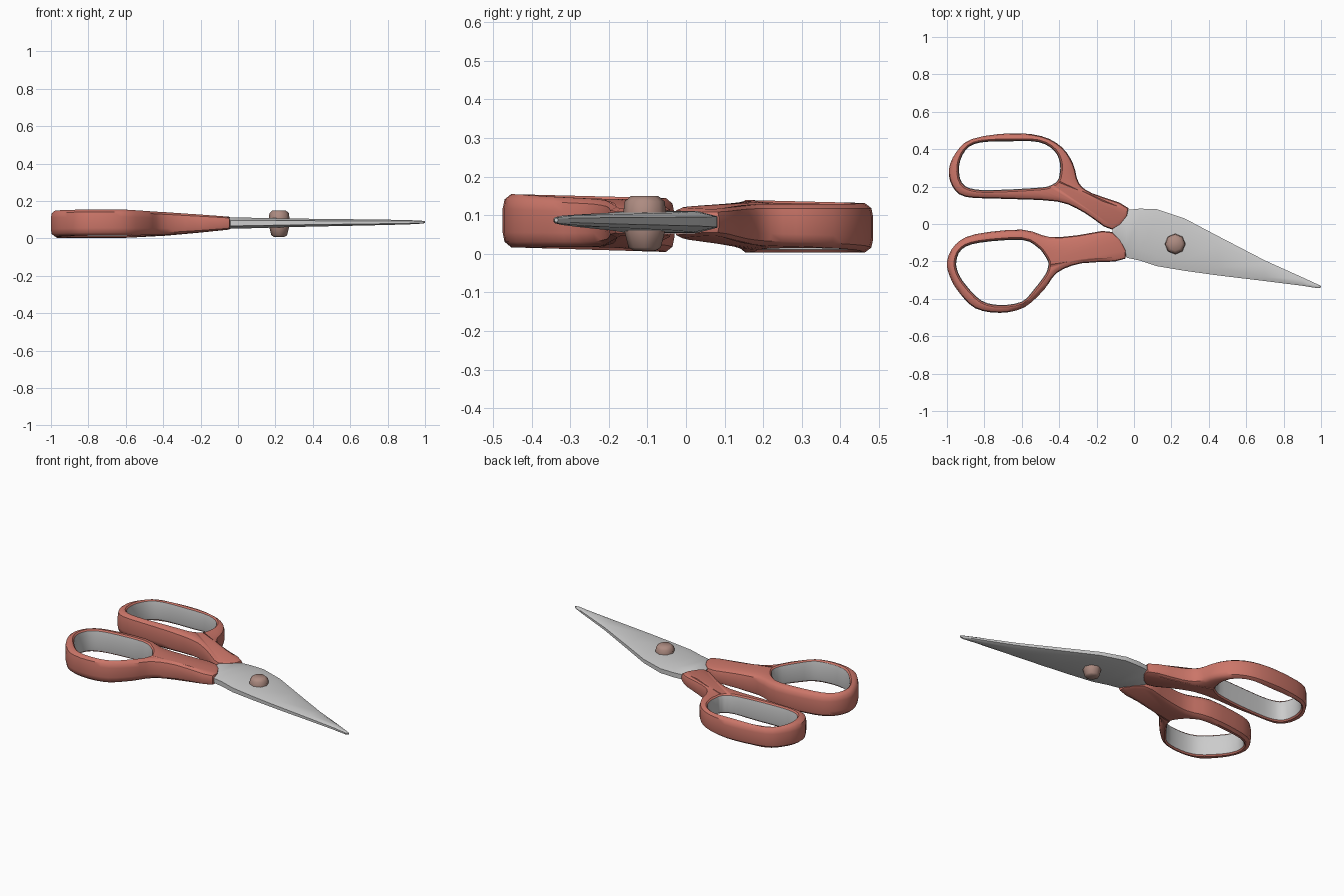
import bpy, math
from mathutils import Vector

if "Cube" in bpy.data.objects:
    bpy.data.objects.remove(bpy.data.objects["Cube"])


def material(name, rgb):
    m = bpy.data.materials.new(name)
    m.diffuse_color = (*rgb, 1)
    m.use_nodes = True
    m.node_tree.nodes["Principled BSDF"].inputs["Base Color"].default_value = m.diffuse_color
    return m


def add_mesh(name, verts, faces, mat=None, angle=40):
    me = bpy.data.meshes.new(name)
    me.from_pydata(verts, [], faces)
    ob = bpy.data.objects.new(name, me)
    bpy.context.collection.objects.link(ob)
    if mat:
        me.materials.append(mat)
    bpy.ops.object.select_all(action='DESELECT')
    ob.select_set(True)
    bpy.context.view_layer.objects.active = ob
    bpy.ops.object.shade_smooth_by_angle(angle=math.radians(angle))
    return ob


def skin(name, loops, mat=None, caps=False, angle=40):
    """Join a series of equal closed loops with quads."""
    n = len(loops[0])
    verts = [p for loop in loops for p in loop]
    faces = [(j * n + i, (j + 1) * n + i, (j + 1) * n + (i + 1) % n, j * n + (i + 1) % n)
             for j in range(len(loops) - 1) for i in range(n)]
    if caps:
        faces += [tuple(range(n)), tuple(reversed(range(len(verts) - n, len(verts))))]
    return add_mesh(name, verts, faces, mat, angle)


def smooth_loop(pts, steps=3):
    """Closed Catmull-Rom curve through 2D points."""
    pts = [Vector(p) for p in pts]
    n, out = len(pts), []
    for i in range(n):
        a, b, c, d = (pts[(i + k) % n] for k in (-1, 0, 1, 2))
        for s in range(steps):
            t = s / steps
            out.append(0.5 * (2 * b + (c - a) * t + (2 * a - 5 * b + 4 * c - d) * t * t
                              + (3 * b - a - 3 * c + d) * t ** 3))
    return out


def inset(loop, dist):
    """Move a clockwise loop inward by dist (outward when negative)."""
    out = []
    for i, p in enumerate(loop):
        t = (loop[(i + 1) % len(loop)] - loop[i - 1]).normalized()
        out.append(p + Vector((t.y, -t.x)) * dist)
    return out


def interp(x, table):
    if x <= table[0][0]:
        return table[0][1]
    for (x0, v0), (x1, v1) in zip(table, table[1:]):
        if x <= x1:
            return v0 + (v1 - v0) * (x - x0) / (x1 - x0)
    return table[-1][1]


def raise_loop(loop, frac):
    """Place a 2D loop at a fraction of the handle height, thinning to the pivot."""
    out = []
    for p in loop:
        f = interp(p.x, [(-.6, 1), (-.38, .75), (-.2, .4), (-.02, 0)])
        low = .05 + (.003 + .03 * max(0, -p.y) - .05) * f
        high = .114 + (.143 - .025 * p.y - .114) * f
        out.append((p.x, p.y, low + (high - low) * frac))
    return out


red = material("handle_red", (.6, .18, .14))
tan = material("screw_tan", (.42, .26, .22))


def handle(side, rows):
    outer = smooth_loop([r[:2] for r in rows])
    inner = smooth_loop([r[2:] for r in rows])

    def build(section):
        return [raise_loop(inset(outer, d) if w == 'o' else inset(inner, -d), z)
                for w, d, z in section]
    skin(side + "_handle", build([
        ('i', .004, .06), ('i', .012, 0), ('o', .022, 0), ('o', .005, .1), ('o', 0, .28),
        ('o', 0, .72), ('o', .005, .9), ('o', .022, 1), ('i', .012, 1), ('i', .004, .94)]), red)
    skin(side + "_finger_hole_liner", build([
        ('i', .004, .94), ('i', 0, .75), ('i', 0, .25), ('i', .004, .06)]))


# Handles: outer outline point, matching finger hole point
handle("upper", [
    (-.99, .29, -.935, .31), (-.95, .385, -.90, .395), (-.865, .455, -.825, .435),
    (-.665, .485, -.665, .442), (-.495, .47, -.51, .438), (-.385, .41, -.425, .39),
    (-.325, .32, -.395, .32), (-.295, .22, -.40, .255), (-.225, .165, -.405, .24),
    (-.03, .085, -.415, .225), (-.115, -.03, -.43, .215), (-.265, .06, -.45, .205),
    (-.41, .12, -.50, .195), (-.71, .135, -.71, .183), (-.90, .145, -.85, .185),
    (-.97, .20, -.92, .22)])
handle("lower", [
    (-1, -.20, -.95, -.20), (-.955, -.11, -.92, -.135), (-.85, -.055, -.825, -.10),
    (-.60, -.03, -.60, -.085), (-.45, -.07, -.515, -.125), (-.30, -.06, -.48, -.165),
    (-.115, -.043, -.462, -.195), (-.045, -.185, -.458, -.21), (-.28, -.21, -.46, -.23),
    (-.41, -.26, -.475, -.27), (-.48, -.35, -.535, -.35), (-.585, -.445, -.60, -.415),
    (-.715, -.475, -.715, -.433), (-.85, -.45, -.815, -.41), (-.94, -.36, -.90, -.325),
    (-.985, -.28, -.94, -.26)])

# Closed blades: x, back edge y, front edge y, half thickness
sections = []
for x, y1, y0, h in [
        (-.115, -.02, -.06, .027), (-.04, .075, -.18, .029), (.03, .082, -.195, .029),
        (.12, .08, -.225, .027), (.27, .03, -.25, .023), (.45, -.065, -.275, .02),
        (.7, -.195, -.305, .016), (.9, -.285, -.33, .012), (.98, -.322, -.343, .008),
        (1, -.332, -.34, .005)]:
    mid = .082 + .005 * max(0, x)
    sections.append([(x, y0 + (y1 - y0) * f, mid + h * k) for f, k in [
        (0, -.5), (0, .5), (.2, 1), (.8, 1), (1, .5), (1, -.5), (.8, -1), (.2, -1)]])
skin("blades", sections, caps=True)

# Pivot screw through the blades
skin("pivot_screw", [
    [(.22 + r * math.cos(-a * math.tau / 8), -.107 + r * math.sin(-a * math.tau / 8), z)
     for a in range(8)]
    for r, z in [(.028, .008), (.042, .016), (.053, .06), (.056, .1), (.052, .135), (.036, .149)]],
    tan, caps=True, angle=50)

# Make every closed part face outward
for name in ("blades", "pivot_screw"):
    ob = bpy.data.objects[name]
    bpy.ops.object.select_all(action='DESELECT')
    ob.select_set(True)
    bpy.context.view_layer.objects.active = ob
    bpy.ops.object.mode_set(mode='EDIT')
    bpy.ops.mesh.select_all(action='SELECT')
    bpy.ops.mesh.normals_make_consistent(inside=False)
    bpy.ops.object.mode_set(mode='OBJECT')
